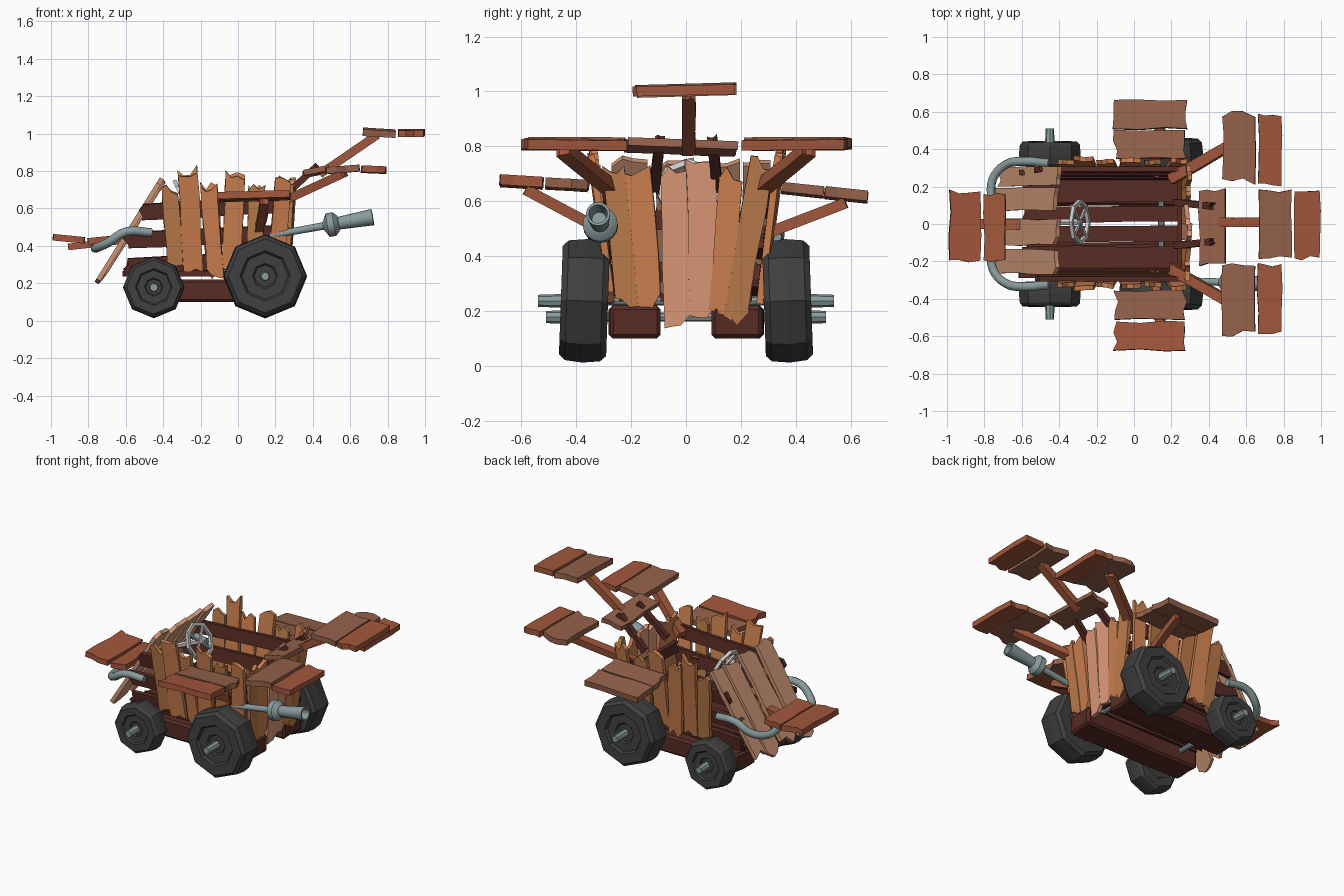
import bpy, bmesh, math, random
from mathutils import Vector as V

if "Cube" in bpy.data.objects:
    bpy.data.objects.remove(bpy.data.objects["Cube"])

random.seed(4)


def mat(name, r, g, b):
    m = bpy.data.materials.new(name)
    m.diffuse_color = (r, g, b, 1)
    m.use_nodes = True
    m.node_tree.nodes["Principled BSDF"].inputs["Base Color"].default_value = m.diffuse_color
    return m


ORANGE = mat("orange_wood", .62, .22, .08)
SALMON = mat("salmon_wood", .72, .32, .19)
OCHRE = mat("ochre_wood", .50, .20, .07)
TAN = mat("tan_wood", .60, .30, .18)
RED = mat("red_wood", .36, .095, .045)
BROWN = mat("brown_wood", .30, .12, .07)
DARK = mat("dark_wood", .095, .025, .018)
RUBBER = mat("rubber", .05, .05, .05)
STEEL = mat("pipe_steel", .25, .33, .33)
GREY = mat("light_grey", .55, .55, .55)


def finish(name, bm, m, smooth=False):
    bmesh.ops.remove_doubles(bm, verts=bm.verts, dist=1e-5)
    bmesh.ops.recalc_face_normals(bm, faces=bm.faces)
    me = bpy.data.meshes.new(name)
    bm.to_mesh(me)
    bm.free()
    me.materials.append(m)
    ob = bpy.data.objects.new(name, me)
    bpy.context.collection.objects.link(ob)
    if smooth:
        bpy.ops.object.select_all(action='DESELECT')
        bpy.context.view_layer.objects.active = ob
        ob.select_set(True)
        bpy.ops.object.shade_smooth_by_angle(angle=math.radians(35))
    return ob


def plank(name, a, b, side, w, t, m, rough=.025):
    """Board from a to b, its width along side, with splintered ends."""
    a, b = V(a), V(b)
    u = (b - a).normalized()
    n = u.cross(V(side)).normalized()
    s = n.cross(u)
    L = (b - a).length
    R = random.uniform
    q = w * .05
    cuts = (-.5, -.2, .12, .5)
    pts = [(R(-rough, rough), c * w) for c in cuts]
    pts += [(L * f, w / 2 + R(-q, q)) for f in (.35, .7)]
    pts += [(L + R(-rough, rough), c * w) for c in reversed(cuts)]
    pts += [(L * f, -w / 2 + R(-q, q)) for f in (.7, .35)]
    bm = bmesh.new()
    lo, hi = [[bm.verts.new(a + u * x + s * y + n * d) for x, y in pts] for d in (-t / 2, t / 2)]
    bm.faces.new(lo)
    bm.faces.new(hi)
    for i in range(len(pts)):
        j = (i + 1) % len(pts)
        bm.faces.new((lo[i], lo[j], hi[j], hi[i]))
    return finish(name, bm, m)


def lathe(name, origin, axis, profile, m, sides=8, closed=False, smooth=False):
    """Spin (radius, distance) points around an axis."""
    o, ax = V(origin), V(axis).normalized()
    up = V((0, 0, 1)) if abs(ax.z) < .9 else V((1, 0, 0))
    e1 = (up - ax * up.dot(ax)).normalized()
    e2 = ax.cross(e1)
    bm = bmesh.new()
    rings = []
    for r, d in profile:
        rings.append([bm.verts.new(o + ax * d + (e1 * math.cos(k * math.tau / sides)
                      + e2 * math.sin(k * math.tau / sides)) * r) for k in range(sides)])
    for i in range(len(rings) if closed else len(rings) - 1):
        p, q = rings[i], rings[(i + 1) % len(rings)]
        for k in range(sides):
            l = (k + 1) % sides
            bm.faces.new((p[k], p[l], q[l], q[k]))
    return finish(name, bm, m, smooth)


def rod(name, a, b, r, m, sides=8):
    a, b = V(a), V(b)
    L = (b - a).length
    return lathe(name, a, b - a, [(0, 0), (r, 0), (r, L), (0, L)], m, sides)


def pipe(name, pts, r, m):
    cu = bpy.data.curves.new(name, 'CURVE')
    cu.dimensions = '3D'
    cu.bevel_depth, cu.bevel_resolution, cu.resolution_u = r, 2, 4
    cu.use_fill_caps = True
    sp = cu.splines.new('BEZIER')
    sp.bezier_points.add(len(pts) - 1)
    for bp, p in zip(sp.bezier_points, pts):
        bp.co = p
        bp.handle_left_type = bp.handle_right_type = 'AUTO'
    cu.materials.append(m)
    ob = bpy.data.objects.new(name, cu)
    bpy.context.collection.objects.link(ob)


X, Y, Z = (1, 0, 0), (0, 1, 0), (0, 0, 1)

# wheels (slightly cambered) and axles
for label, x, z, R, h, cy, ay in (("front", -.45, .178, .165, .065, .375, .51),
                                  ("rear", .145, .237, .225, .086, .37, .54)):
    for s, side in ((-1, "right"), (1, "left")):
        prof = [(0, -.75 * h), (.5 * R, -.75 * h), (.55 * R, -h), (.88 * R, -h), (.97 * R, -.75 * h),
                (R, 0), (.97 * R, .75 * h), (.88 * R, h), (.6 * R, h),
                (.55 * R, .82 * h), (.3 * R, .82 * h), (.26 * R, .7 * h), (0, .7 * h)]
        lathe(f"{label}_{side}_wheel", (x, s * cy, z), (0, s, .035), prof, RUBBER)
        lathe(f"{label}_{side}_axle_end", (x, s * (cy + .05), z), (0, s, 0),
              [(0, 0), (.026, 0), (.022, ay - cy - .05), (0, ay - cy - .05)], STEEL)
    rod(f"{label}_axle", (x, -cy, z), (x, cy, z), .017, STEEL)

# chassis beams and floor
for s in (-1, 1):
    beam = plank("chassis_beam", (-.57, s * .185, .16), (.275, s * .185, .16), Y, .185, .12, DARK, .01)
    bev = beam.modifiers.new("bevel", 'BEVEL')
    bev.width, bev.segments = .014, 1
for y, w in ((.175, .12), (.05, .085), (-.055, .085), (-.185, .125)):
    plank("floor_plank", (-.6, y, .25), (.25, y + .005, .25), Y, w, .03, DARK, .02)


# side walls: flared upright planks over dark rails
def wall_y(z):
    return .265 + (z - .25) * .12


side_planks = [(-.335, -.365, .27, .70, .085, OCHRE), (-.24, -.27, .28, .80, .105, ORANGE),
               (-.12, -.155, .25, .72, .09, ORANGE), (-.035, -.015, .27, .78, .105, ORANGE),
               (.085, .10, .25, .70, .09, OCHRE), (.20, .24, .25, .75, .085, ORANGE)]
for s in (-1, 1):
    for x0, x1, z0, z1, w, m in side_planks:
        k = random.uniform(.003, .022)
        plank("side_plank", (x0, s * (wall_y(z0) + .01), z0), (x1, s * (wall_y(z1) + k), z1),
              (1, random.uniform(-.12, .12), 0), w, .025, m, .03)
    for x0, z in ((-.52, .60), (-.60, .45), (-.60, .31)):
        y = s * (wall_y(z) - .018)
        plank("side_rail", (x0, y, z - .02), (.26, y, z + .02), (0, .12 * s, 1), .085, .028, DARK, .02)

# back wall: fanned planks
for y0, y1, z0, z1, w, m in ((-.215, -.265, .22, .73, .08, OCHRE), (-.14, -.18, .23, .72, .10, ORANGE),
                             (-.03, -.045, .16, .70, .095, SALMON), (.06, .05, .20, .73, .11, SALMON),
                             (.125, .165, .19, .70, .085, ORANGE), (.18, .275, .18, .74, .085, OCHRE)):
    plank("back_plank", (.262, y0, z0), (.29 + random.uniform(-.008, .008), y1, z1),
          (random.uniform(-.1, .1), 1, 0), w, .025, m, .03)
for z in (.34, .53):
    plank("back_rail", (.245, -.25, z), (.245, .25, z), Z, .07, .025, DARK, .01)

# sloping bonnet
for y, w, d in ((.25, .10, .02), (.13, .125, 0), (-.04, .14, .01), (-.2, .13, -.01)):
    plank("bonnet_plank", (-.735 + d, y, .23 + d), (-.41, y * 1.03, .745 - d), Y, w, .025, TAN, .03)

# front bumper boards and strut
plank("bumper_board", (-.905, -.2, .438), (-.905, .175, .438), (1, 0, -.1), .165, .035, RED, .012)
plank("bumper_board", (-.745, -.2, .43), (-.745, .165, .43), (1, 0, .1), .115, .035, RED, .012)
plank("bumper_strut", (-.42, 0, .45), (-.9, 0, .395), Y, .055, .035, RED, .01)

# front pipes
for s in (-1, 1):
    pipe("front_pipe", [(-.46, s * .325, .47), (-.6, s * .335, .475), (-.69, s * .315, .42),
                        (-.755, s * .24, .39), (-.765, s * .13, .39)], .024, STEEL)

# rear exhaust with collar and hollow tail
lathe("exhaust", (.17, -.30, .455), (.54, -.02, .097),
      [(0, 0), (.018, 0), (.02, .29), (.045, .305), (.064, .315), (.064, .35), (.045, .37),
       (.034, .375), (.044, .56), (.034, .56), (.026, .45), (0, .45)], STEEL, 16, smooth=True)

# steering wheel
C = V((-.29, .01, .64))
ax = V((.91, 0, .41)).normalized()
lathe("steering_wheel", C, ax, [(.122, -.01), (.122, .01), (.1, .01), (.1, -.01)], GREY, 8, True)
e = V((-ax.z, 0, ax.x))
for k in range(4):
    a = k * math.pi / 2 + math.pi / 4
    rod("steering_spoke", C, C + (e * math.cos(a) + V(Y) * math.sin(a)) * .108, .009, GREY, 4)
rod("steering_column", C + ax * .012, C - ax * .19, .018, GREY, 6)

# side wings with braces
for s, zi, zo, yi, yo in ((-1, .655, .665, .435, .60), (1, .635, .618, .425, .585)):
    tilt = (0, 1, s * (zo - zi) / (yo - yi))
    plank("side_wing_inner", (-.1, s * yi, zi), (.27, s * yi, zi + .01), tilt, .155, .035, BROWN, .015)
    plank("side_wing_outer", (-.1, s * yo, zo), (.28, s * yo, zo + .01), tilt, .155, .038,
          RED if s < 0 else BROWN, .015)
    plank("side_wing_brace", (.11, s * .26, .47), (.14, s * .58, zo - .025), X, .045, .04, RED, .006)

# rear wings with struts
for s in (-1, 1):
    plank("rear_wing_inner", (.56, s * .225, .808), (.56, s * .59, .81), (1, 0, .08), .175, .036, BROWN, .02)
    plank("rear_wing_outer", (.725, s * .215, .805), (.725, s * .585, .81), (1, 0, -.04), .125, .036, RED, .015)
    plank("rear_wing_strut", (.2, s * .24, .62), (.57, s * .45, .79), Y, .055, .045, RED, .008)
    plank("mount_strut", (.22, s * .115, .64), (.42, s * .095, .825), Y, .036, .036, DARK, .008)

# high centre wing on its mount plank
plank("mount_plank", (.42, -.215, .805), (.42, .185, .79), (1, 0, .2), .14, .03, BROWN, .012)
plank("centre_strut", (.44, .01, .785), (.74, .01, .99), Y, .05, .045, RED, .008)
plank("centre_wing_front", (.755, -.18, 1.0), (.755, .18, 1.01), (1, 0, -.06), .175, .036, BROWN, .015)
plank("centre_wing_rear", (.925, -.185, 1.0), (.925, .18, 1.008), (1, 0, 0), .135, .036, RED, .015)
